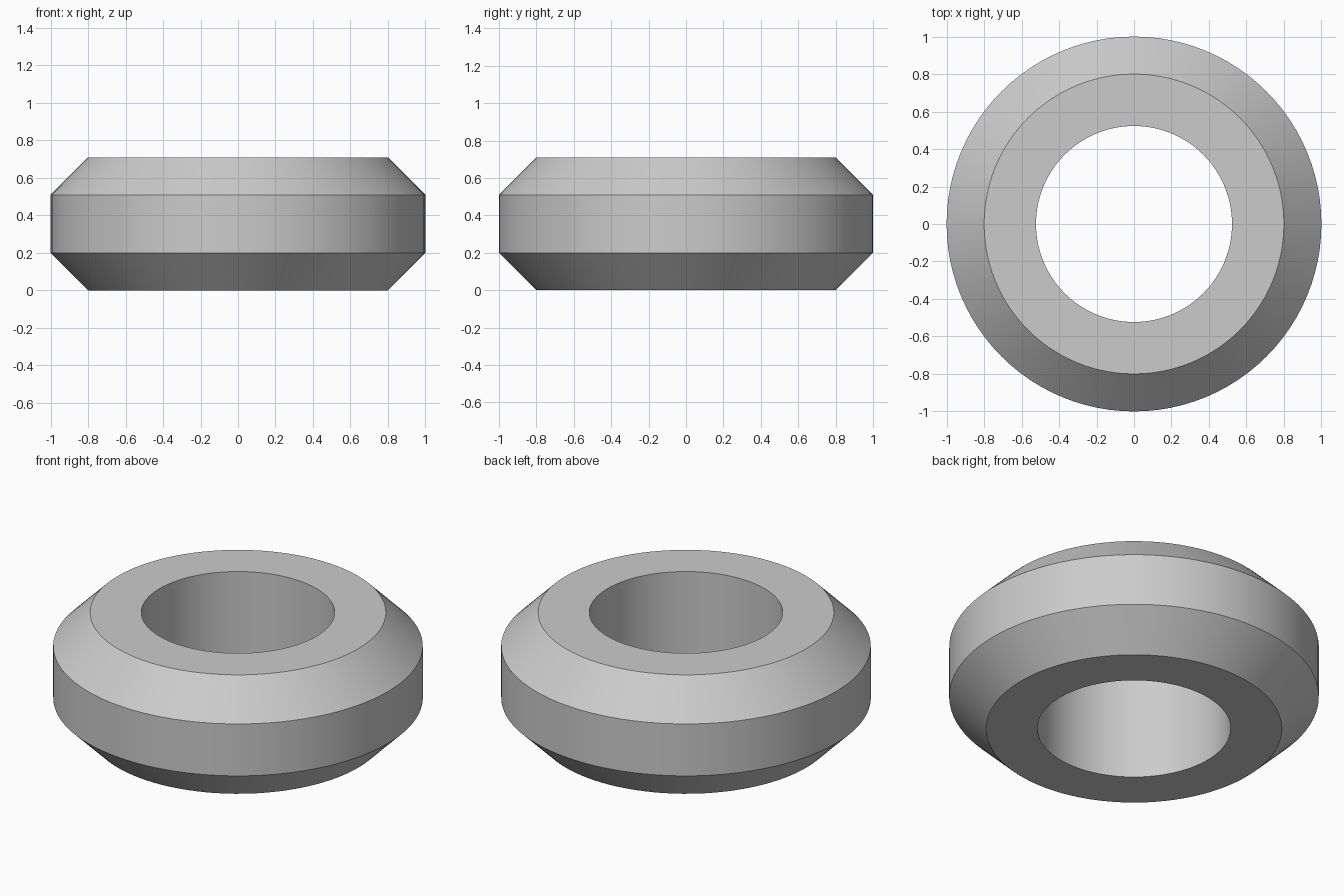
import bpy
import bmesh
import math

cube = bpy.data.objects.get("Cube")
if cube:
    bpy.data.objects.remove(cube, do_unlink=True)

SEGMENTS = 96
BORE, RIM, OUTER = 0.523, 0.8, 1.0
HEIGHT, CHAMFER = 0.71, 0.2

# Plain grey material
grey = bpy.data.materials.new("light_grey")
grey.use_nodes = True
colour = (0.6, 0.6, 0.6, 1)
grey.diffuse_color = colour
grey.node_tree.nodes["Principled BSDF"].inputs["Base Color"].default_value = colour

# Closed cross-section of the ring: radius, height
profile = [(BORE, 0), (RIM, 0), (OUTER, CHAMFER),
           (OUTER, HEIGHT - CHAMFER), (RIM, HEIGHT), (BORE, HEIGHT)]

# Sweep the cross-section around the vertical axis
bm = bmesh.new()
rings = []
for i in range(SEGMENTS):
    a = 2 * math.pi * i / SEGMENTS
    rings.append([bm.verts.new((r * math.cos(a), r * math.sin(a), z))
                  for r, z in profile])
for i, ring in enumerate(rings):
    after = rings[(i + 1) % SEGMENTS]
    for j in range(len(profile)):
        k = (j + 1) % len(profile)
        bm.faces.new((ring[j], after[j], after[k], ring[k]))
bmesh.ops.recalc_face_normals(bm, faces=bm.faces)

mesh = bpy.data.meshes.new("chamfered_ring")
bm.to_mesh(mesh)
bm.free()
mesh.materials.append(grey)
ring_object = bpy.data.objects.new("chamfered_ring", mesh)
bpy.context.collection.objects.link(ring_object)

# Smooth round walls, crisp chamfer edges
bpy.ops.object.select_all(action="DESELECT")
ring_object.select_set(True)
bpy.context.view_layer.objects.active = ring_object
bpy.ops.object.shade_smooth_by_angle(angle=math.radians(30))
